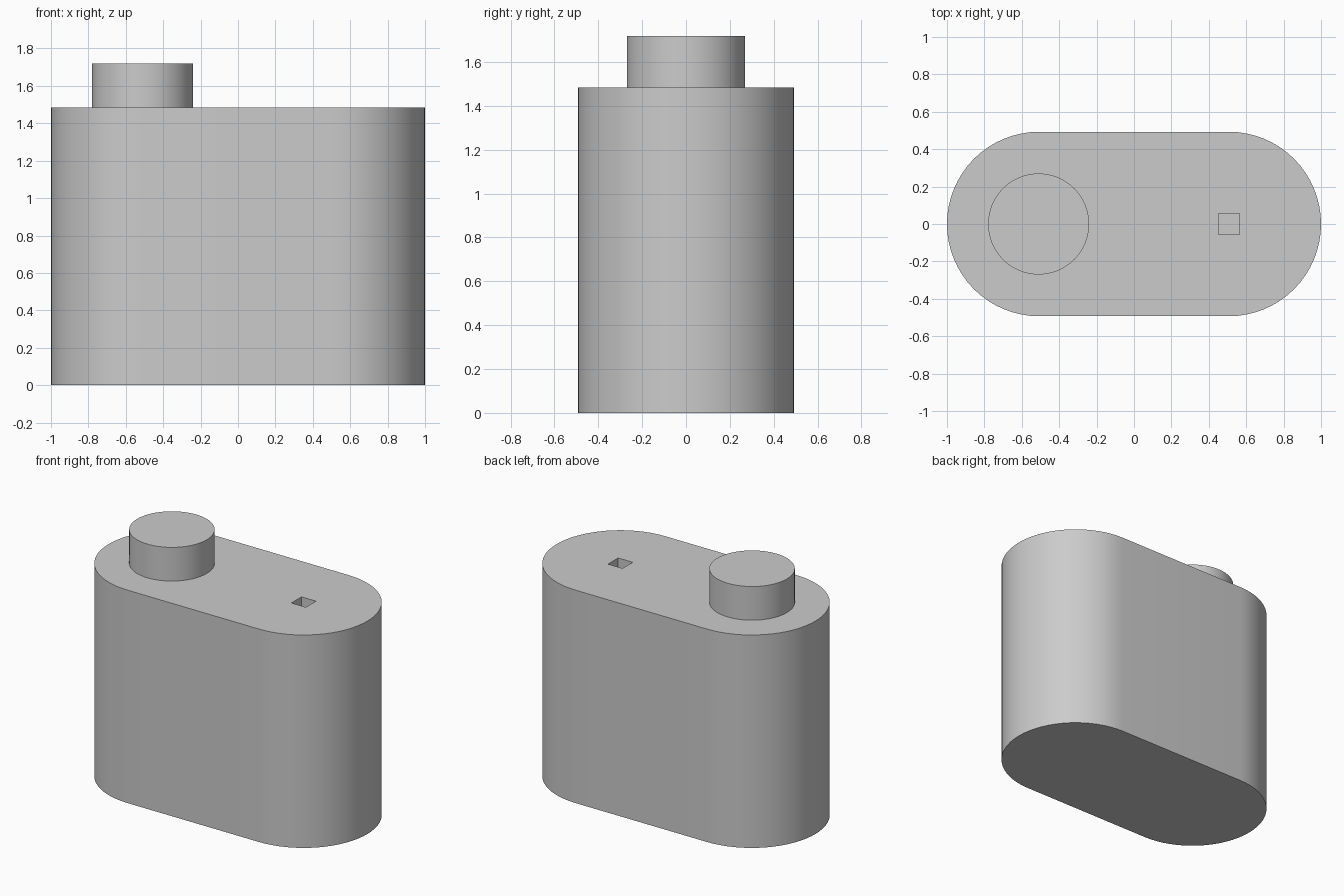
import bpy, bmesh, math

cube = bpy.data.objects.get("Cube")
if cube:
    bpy.data.objects.remove(cube, do_unlink=True)

BODY_H, TOP_H = 1.485, 1.72
END_X, END_R = 0.507, 0.493

grey = bpy.data.materials.new("plain_grey")
grey.use_nodes = True
colour = (0.6, 0.6, 0.6, 1)
grey.diffuse_color = colour
grey.node_tree.nodes["Principled BSDF"].inputs["Base Color"].default_value = colour


def arc(cx, radius, start, sweep, steps):
    """Points along a circular arc centred on (cx, 0)."""
    angles = [start + sweep * i / steps for i in range(steps + 1)]
    return [(cx + radius * math.cos(a), radius * math.sin(a)) for a in angles]


def prism(name, outline, bottom, top):
    """Extrude a flat outline into a closed upright solid."""
    bm = bmesh.new()
    base = bm.faces.new([bm.verts.new((x, y, bottom)) for x, y in outline])
    new = bmesh.ops.extrude_face_region(bm, geom=[base], use_keep_orig=True)["geom"]
    for v in new:
        if isinstance(v, bmesh.types.BMVert):
            v.co.z = top
    bmesh.ops.recalc_face_normals(bm, faces=bm.faces)
    mesh = bpy.data.meshes.new(name)
    bm.to_mesh(mesh)
    bm.free()
    mesh.materials.append(grey)
    obj = bpy.data.objects.new(name, mesh)
    bpy.context.collection.objects.link(obj)
    return obj


def activate(obj):
    bpy.ops.object.select_all(action="DESELECT")
    obj.select_set(True)
    bpy.context.view_layer.objects.active = obj


# Body: rounded-end block
stadium = (arc(END_X, END_R, -math.pi / 2, math.pi, 32)
           + arc(-END_X, END_R, math.pi / 2, math.pi, 32))
body = prism("body", stadium, 0, BODY_H)

# Small square socket sunk into the top
s = 0.056
square = [(END_X - s, -s), (END_X + s, -s), (END_X + s, s), (END_X - s, s)]
cutter = prism("socket_cutter", square, BODY_H - 0.235, BODY_H + 0.1)
cutter.hide_render = True
cut = body.modifiers.new("socket", "BOOLEAN")
cut.operation = "DIFFERENCE"
cut.solver = "EXACT"
cut.object = cutter
activate(body)
bpy.ops.object.modifier_apply(modifier=cut.name)
bpy.data.objects.remove(cutter, do_unlink=True)

# Round knob on the top
knob = prism("top_knob", arc(-0.51, 0.27, 0, math.tau, 64)[:-1], BODY_H, TOP_H)

for part in (body, knob):
    activate(part)
    bpy.ops.object.shade_smooth_by_angle(angle=math.radians(30))
